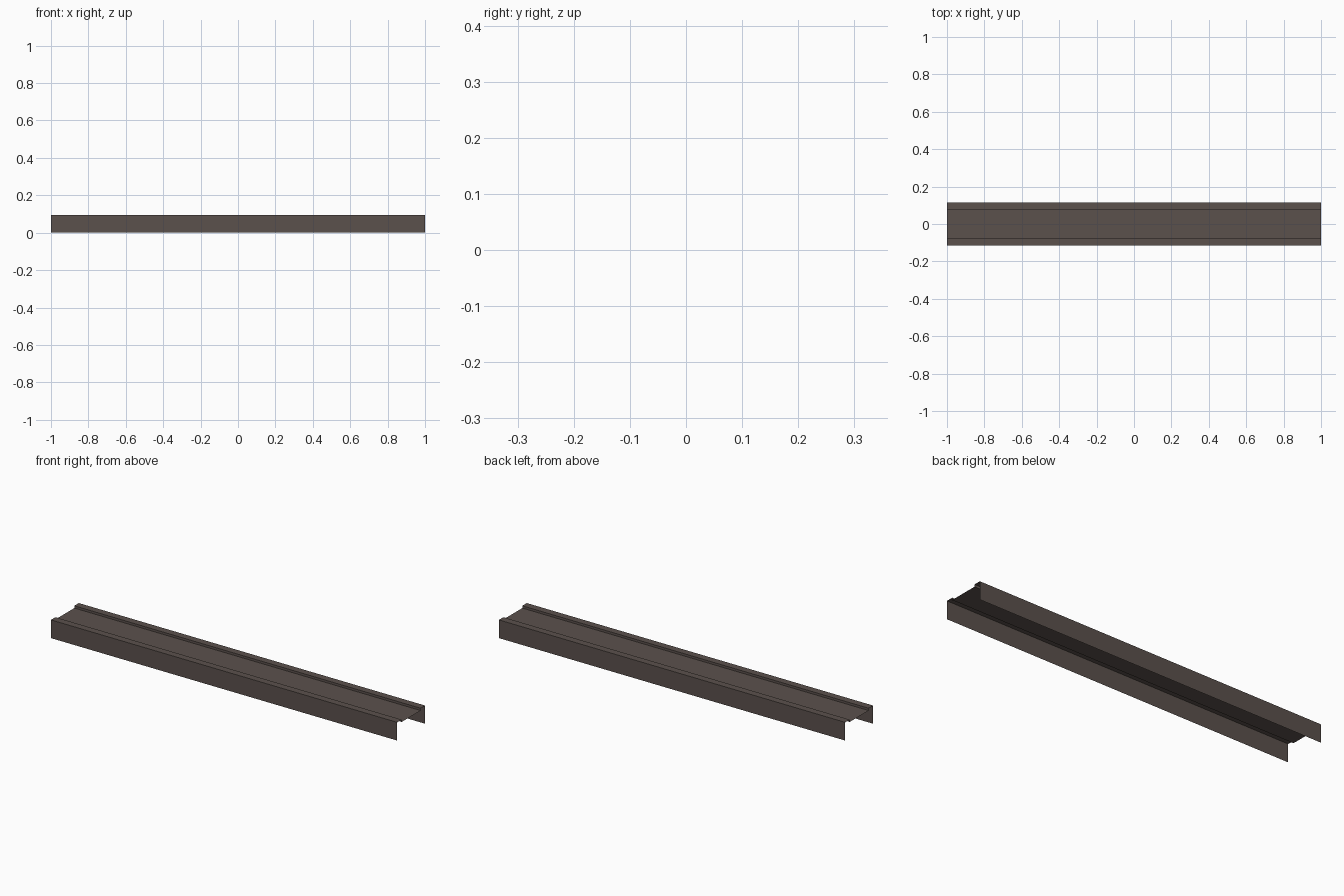
import bpy, bmesh

if "Cube" in bpy.data.objects:
    bpy.data.objects.remove(bpy.data.objects["Cube"])

# Single dark brown-grey metal colour
metal = bpy.data.materials.new("dark brown metal")
metal.diffuse_color = (0.105, 0.082, 0.073, 1)
metal.use_nodes = True
metal.node_tree.nodes["Principled BSDF"].inputs["Base Color"].default_value = metal.diffuse_color

# Half cross-section (y, z) of the thin sheet: side flange, top lip, step, sunken web
half = [(-0.115, 0.0), (-0.115, 0.095), (-0.078, 0.095), (-0.078, 0.083)]
profile = half + [(-y, z) for y, z in reversed(half)]

# Extrude the profile along the length
bm = bmesh.new()
left = [bm.verts.new((-1, y, z)) for y, z in profile]
right = [bm.verts.new((1, y, z)) for y, z in profile]
for i in range(len(profile) - 1):
    bm.faces.new((left[i], right[i], right[i + 1], left[i + 1]))

mesh = bpy.data.meshes.new("channel_rail")
bm.to_mesh(mesh)
bm.free()
mesh.materials.append(metal)
rail = bpy.data.objects.new("channel_rail", mesh)
bpy.context.collection.objects.link(rail)
